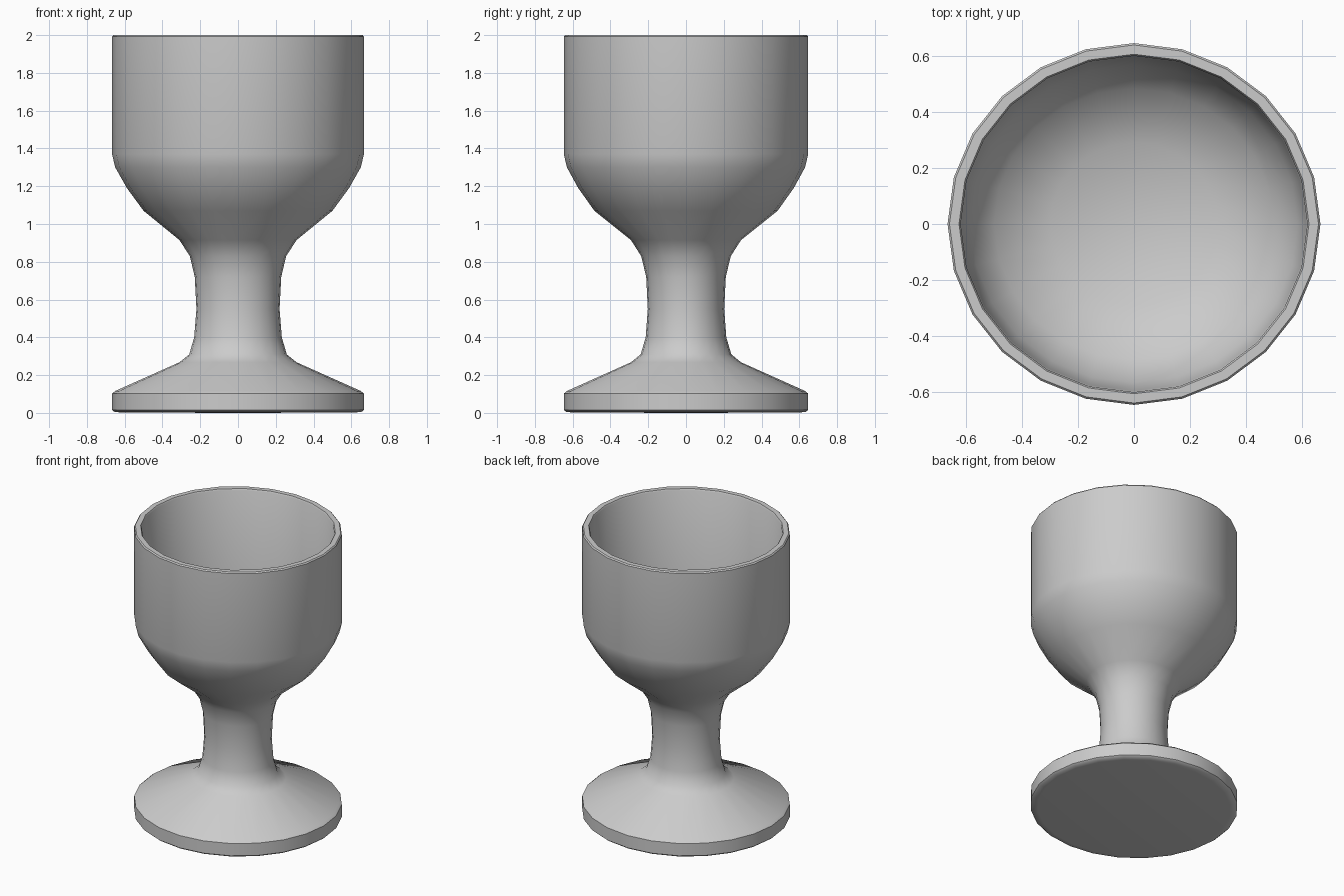
import bpy, bmesh, math

if "Cube" in bpy.data.objects:
    bpy.data.objects.remove(bpy.data.objects["Cube"])

SIDES = 24

# Goblet profile as (x radius, y radius / x radius, z), from underside up, over the rim and into the bowl
profile = [
    # foot
    (0.62, 0.97, 0.002), (0.655, 0.97, 0.006), (0.667, 0.97, 0.016),
    (0.667, 0.97, 0.102), (0.65, 0.97, 0.116), (0.31, 0.94, 0.268),
    # stem
    (0.258, 0.93, 0.31), (0.232, 0.92, 0.40), (0.22, 0.92, 0.55),
    (0.229, 0.92, 0.72), (0.255, 0.93, 0.83),
    # outside of bowl
    (0.31, 0.94, 0.915), (0.50, 0.97, 1.07), (0.588, 0.97, 1.19),
    (0.65, 0.97, 1.30), (0.667, 0.97, 1.37), (0.667, 0.97, 1.992),
    # rim
    (0.66, 0.97, 2.0), (0.626, 0.97, 2.0), (0.62, 0.97, 1.99),
    # inside of bowl
    (0.615, 0.97, 1.40), (0.585, 0.97, 1.29), (0.50, 0.97, 1.165),
    (0.30, 0.97, 1.07),
]

bm = bmesh.new()
rings = []
for r, s, z in profile:
    rings.append([bm.verts.new((r * math.cos(2 * math.pi * i / SIDES),
                                r * s * math.sin(2 * math.pi * i / SIDES), z))
                  for i in range(SIDES)])
for a, b in zip(rings, rings[1:]):
    for i in range(SIDES):
        j = (i + 1) % SIDES
        bm.faces.new((a[i], a[j], b[j], b[i]))

# close the underside and the bowl floor with fans
for ring, z in ((rings[0], 0.0), (rings[-1], 1.04)):
    centre = bm.verts.new((0, 0, z))
    for i in range(SIDES):
        bm.faces.new((ring[i], ring[(i + 1) % SIDES], centre))
bmesh.ops.recalc_face_normals(bm, faces=bm.faces)

mesh = bpy.data.meshes.new("goblet")
bm.to_mesh(mesh)
bm.free()
goblet = bpy.data.objects.new("goblet", mesh)
bpy.context.collection.objects.link(goblet)

# smooth body, crisp rim and foot edges
bpy.context.view_layer.objects.active = goblet
goblet.select_set(True)
bpy.ops.object.shade_smooth_by_angle(angle=math.radians(40))
